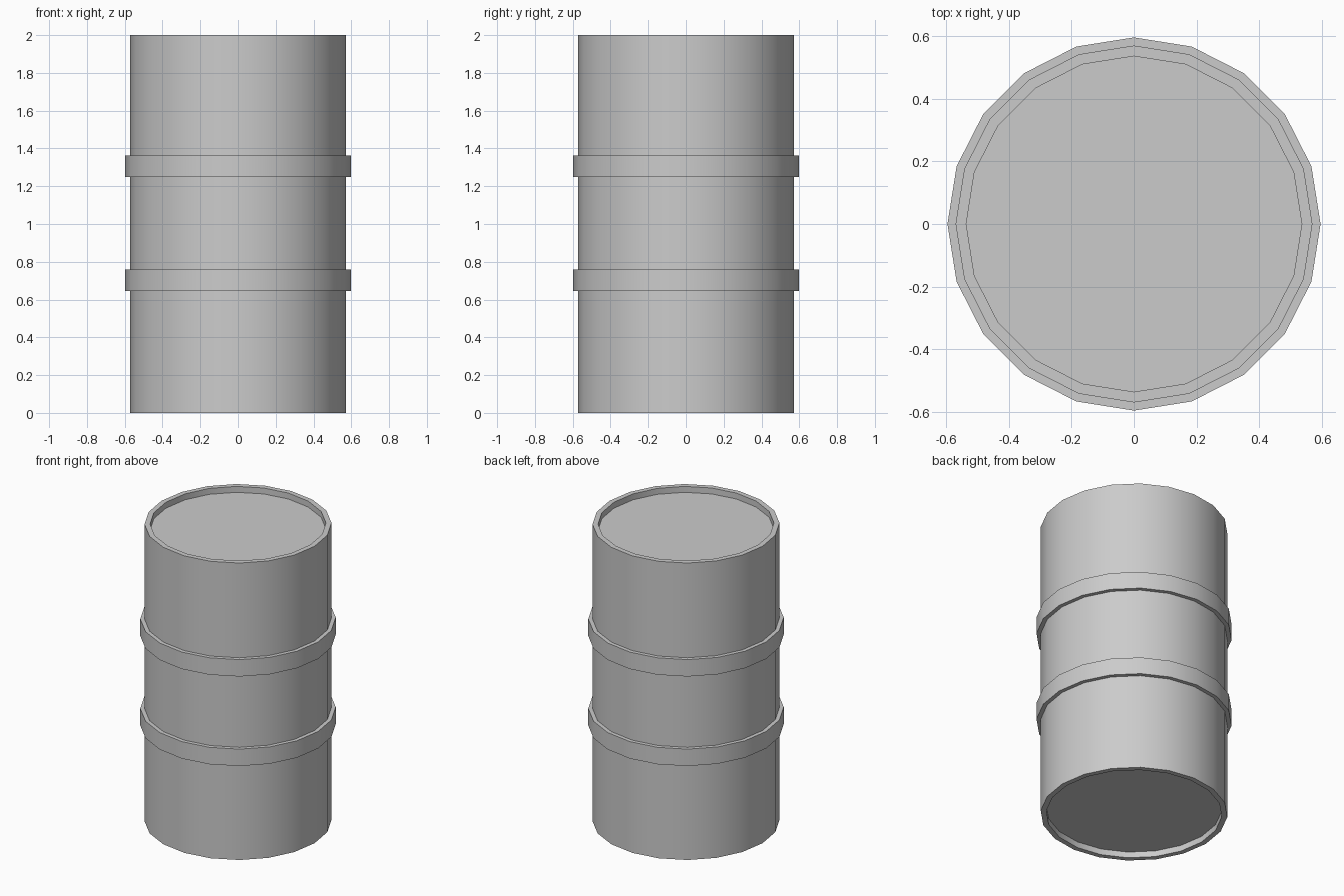
import bpy, bmesh, math

if "Cube" in bpy.data.objects:
    bpy.data.objects.remove(bpy.data.objects["Cube"])

SIDES = 20


def lathe(name, profile, closed=False):
    """Revolve (radius, z) points around z; open profiles get flat end caps."""
    bm = bmesh.new()
    rings = []
    for r, z in profile:
        rings.append([bm.verts.new((r * math.cos(2 * math.pi * i / SIDES),
                                    r * math.sin(2 * math.pi * i / SIDES), z))
                      for i in range(SIDES)])
    pairs = list(zip(rings, rings[1:]))
    if closed:
        pairs.append((rings[-1], rings[0]))
    else:
        bm.faces.new(rings[0])
        bm.faces.new(rings[-1])
    for a, b in pairs:
        for i in range(SIDES):
            j = (i + 1) % SIDES
            bm.faces.new((a[i], a[j], b[j], b[i]))
    bmesh.ops.recalc_face_normals(bm, faces=bm.faces)
    mesh = bpy.data.meshes.new(name)
    bm.to_mesh(mesh)
    bm.free()
    obj = bpy.data.objects.new(name, mesh)
    bpy.context.collection.objects.link(obj)
    bpy.ops.object.select_all(action='DESELECT')
    obj.select_set(True)
    bpy.context.view_layer.objects.active = obj
    bpy.ops.object.shade_smooth_by_angle(angle=math.radians(30))
    return obj


# Drum body with recessed base and lid
R, LIP, RECESS, H = 0.571, 0.537, 0.04, 2.0
lathe("drum_body", [(LIP, RECESS), (LIP, 0), (R, 0),
                    (R, H), (LIP, H), (LIP, H - RECESS)])

# Two raised hoops around the body
for name, z in (("lower_hoop", 0.645), ("upper_hoop", 1.248)):
    lathe(name, [(R, z), (0.597, z), (0.597, z + 0.114), (R, z + 0.114)], closed=True)
